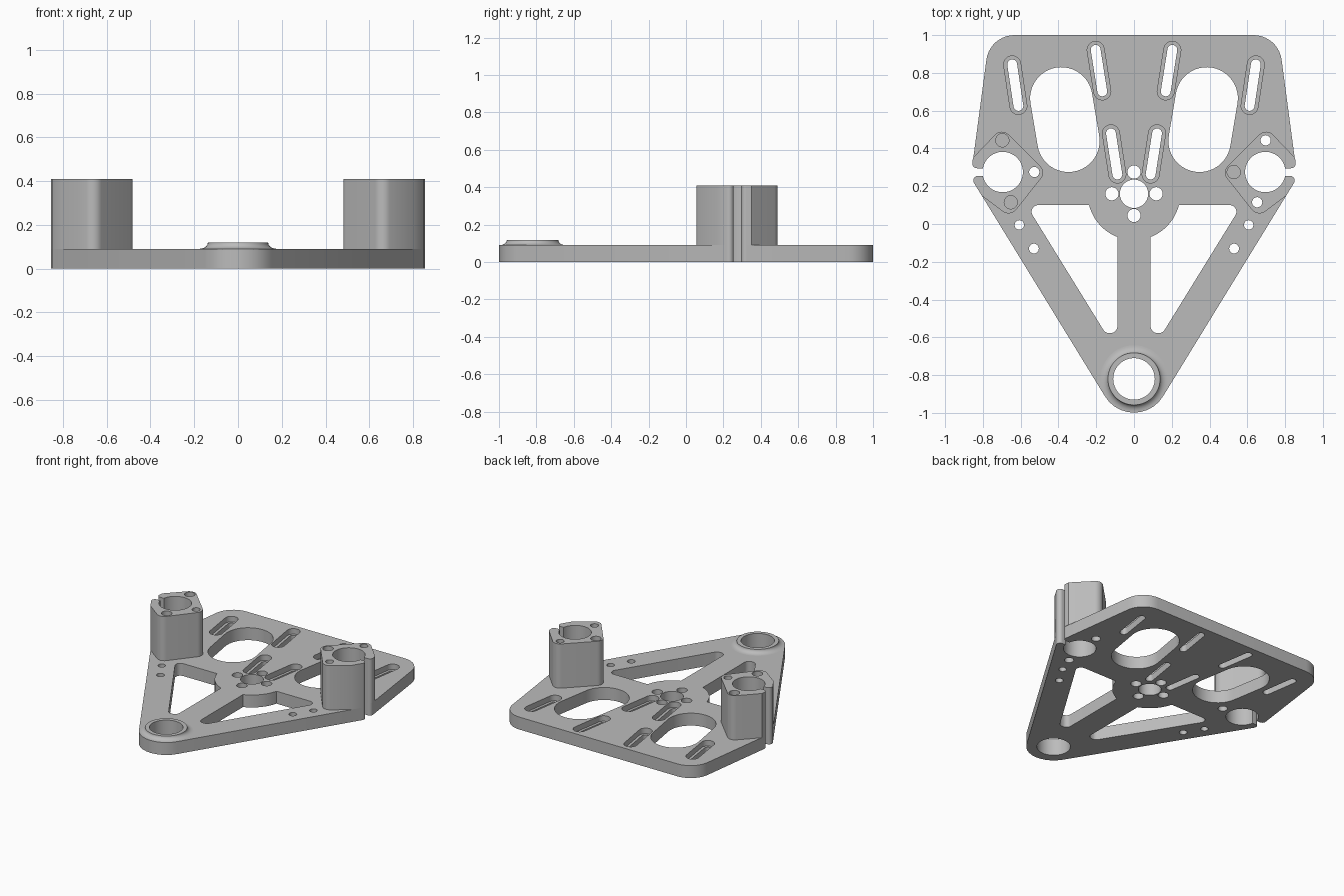
import bpy, bmesh
from math import sin, cos, pi, tan, sqrt, atan2
from mathutils import Vector

if "Cube" in bpy.data.objects:
    bpy.data.objects.remove(bpy.data.objects["Cube"])

grey = bpy.data.materials.new("machined_grey")
grey.use_nodes = True
colour = (0.5, 0.5, 0.5, 1)
grey.diffuse_color = colour
grey.node_tree.nodes["Principled BSDF"].inputs["Base Color"].default_value = colour

PLATE, TOWER, LEDGE, BOSS = 0.09, 0.41, 0.05, 0.118


# ---- 2D helpers ----
def arc(c, r, a, b, n):
    return [(c[0] + r * cos(a + (b - a) * i / n), c[1] + r * sin(a + (b - a) * i / n))
            for i in range(n + 1)]


def circle(x, y, r, n=32):
    return arc((x, y), r, 0, 2 * pi, n)[:-1]


def slot(p, q, r, n=16):
    """Stadium around the segment from p to q."""
    a = atan2(q[1] - p[1], q[0] - p[0])
    return arc(q, r, a - pi / 2, a + pi / 2, n) + arc(p, r, a + pi / 2, a + 3 * pi / 2, n)


def rounded(corners, n=10):
    """Polygon of (x, y, radius) corners with each corner filleted."""
    out = []
    for i, (x, y, r) in enumerate(corners):
        p = Vector((x, y))
        if r == 0:
            out.append((x, y))
            continue
        u = (Vector(corners[i - 1][:2]) - p).normalized()
        v = (Vector(corners[(i + 1) % len(corners)][:2]) - p).normalized()
        half = u.angle(v) / 2
        c = p + (u + v).normalized() * r / sin(half)
        start = p + u * r / tan(half) - c
        end = p + v * r / tan(half) - c
        a = atan2(start.y, start.x)
        turn = (atan2(end.y, end.x) - a + pi) % (2 * pi) - pi
        out += arc(c, r, a, a + turn, n)
    return out


def mirror(pts):
    return [(-p[0], *p[1:]) for p in pts]


def both(loops):
    return loops + [mirror(l) for l in loops]


# ---- mesh helpers ----
def finish(name, bm):
    bmesh.ops.remove_doubles(bm, verts=bm.verts, dist=0.0001)
    bmesh.ops.recalc_face_normals(bm, faces=bm.faces)
    mesh = bpy.data.meshes.new(name)
    bm.to_mesh(mesh)
    bm.free()
    mesh.materials.append(grey)
    ob = bpy.data.objects.new(name, mesh)
    bpy.context.collection.objects.link(ob)
    bpy.ops.object.select_all(action='DESELECT')
    ob.select_set(True)
    bpy.context.view_layer.objects.active = ob
    bpy.ops.object.shade_smooth_by_angle()


def slab(name, loops, z0, z1):
    """Extrude an outline (first loop) with holes (other loops)."""
    curve = bpy.data.curves.new(name + "_profile", 'CURVE')
    curve.dimensions, curve.fill_mode = '2D', 'BOTH'
    curve.extrude = (z1 - z0) / 2
    for pts in loops:
        s = curve.splines.new('POLY')
        s.points.add(len(pts) - 1)
        for sp, (x, y) in zip(s.points, pts):
            sp.co = (x, y, 0, 1)
        s.use_cyclic_u = True
    tmp = bpy.data.objects.new(name + "_profile", curve)
    bpy.context.collection.objects.link(tmp)
    deps = bpy.context.evaluated_depsgraph_get()
    mesh = bpy.data.meshes.new_from_object(tmp.evaluated_get(deps))
    bm = bmesh.new()
    bm.from_mesh(mesh)
    bpy.data.objects.remove(tmp)
    bpy.data.curves.remove(curve)
    bpy.data.meshes.remove(mesh)
    bmesh.ops.translate(bm, verts=bm.verts, vec=(0, 0, (z0 + z1) / 2))
    finish(name, bm)


# ---- clamp bore with its split, shared by plate and towers ----
bore, bore_r, gap = (0.695, 0.275), 0.107, 0.02
g = atan2(gap, sqrt(bore_r ** 2 - gap ** 2))
clamp = ([(0.858, bore[1] + gap, 0.025)]
         + [(x, y, 0) for x, y in arc(bore, bore_r, g, 2 * pi - g, 40)]
         + [(0.87, bore[1] - gap, 0.025)])

# ---- base plate ----
side = [(0.764, 1, 0.15)] + clamp
outline = rounded(side + [(0, -1.163, 0.18)] + mirror(side)[::-1])

slots = [((0.645, 0.845), (0.612, 0.625)),
         ((0.203, 0.922), (0.168, 0.702)),
         ((0.122, 0.48), (0.088, 0.262))]
hub = (0, 0.16)
hub_r = 0.245
a0, a1 = atan2(-0.06, 0.237), atan2(-0.228, 0.088)
truss_window = rounded([(x, y, 0) for x, y in arc(hub, hub_r, a0, a1, 16)]
                       + [(0.088, -0.577, 0.035), (0.152, -0.577, 0.035), (0.57, 0.1, 0.035)])
oval_window = slot((0.385, 0.665), (0.347, 0.44), 0.165, 24)

holes = both([slot(p, q, 0.045) for p, q in slots])
holes += both([oval_window, truss_window, circle(0.607, -0.005, 0.025), circle(0.53, -0.13, 0.026)])
holes += [circle(*hub, 0.075, 40), circle(0, -0.82, 0.11, 48)]
holes += [circle(0.117 * cos(k * pi / 2), hub[1] + 0.115 * sin(k * pi / 2), 0.035) for k in range(4)]

# Tower screws: back, inner and front; some pass on through the plate
screws = [(0.697, 0.443), (0.528, 0.275), (0.652, 0.115)]
through = {"left": (0, 2), "right": (1,)}
for name, sign in (("left", 1), ("right", -1)):
    holes += [circle(sign * screws[i][0], screws[i][1], 0.031) for i in through[name]]
slab("base_plate", [outline] + holes, 0, PLATE)

# ---- ledges inside the long slots ----
for i, (p, q) in enumerate(slots):
    ring = [slot(p, q, 0.045), slot(p, q, 0.026)]
    slab(f"left_slot_ledge_{i + 1}", ring, 0, LEDGE)
    slab(f"right_slot_ledge_{i + 1}", [mirror(l) for l in ring], 0, LEDGE)

# ---- clamp towers ----
tower = rounded([(0.853, 0.35, 0)] + clamp
                + [(0.806, 0.15, 0), (0.655, 0.037, 0.05), (0.465, 0.275, 0.05), (0.7, 0.51, 0.05)])
for name in through:
    loops = [tower] + [circle(x, y, 0.027 if i in through[name] else 0.035)
                       for i, (x, y) in enumerate(screws)]
    if name == "right":
        loops = [mirror(l) for l in loops]
    slab(f"{name}_clamp_tower", loops, PLATE, TOWER)

# ---- flared collar around the front hole ----
flare = arc((0.178, BOSS), 0.04, pi, 1.5 * pi, 8)
profile = [(0.11, PLATE), (0.11, BOSS), (0.138, BOSS)]
profile += [(x, PLATE + (z - BOSS + 0.04) * (BOSS - PLATE) / 0.04) for x, z in flare[1:]]
bm = bmesh.new()
verts = [bm.verts.new((x, 0, z)) for x, z in profile]
edges = [bm.edges.new(e) for e in zip(verts, verts[1:])]
bmesh.ops.spin(bm, geom=verts + edges, cent=(0, 0, 0), axis=(0, 0, 1), angle=2 * pi, steps=48)
bmesh.ops.translate(bm, verts=bm.verts, vec=(0, -0.82, 0))
finish("front_collar", bm)
